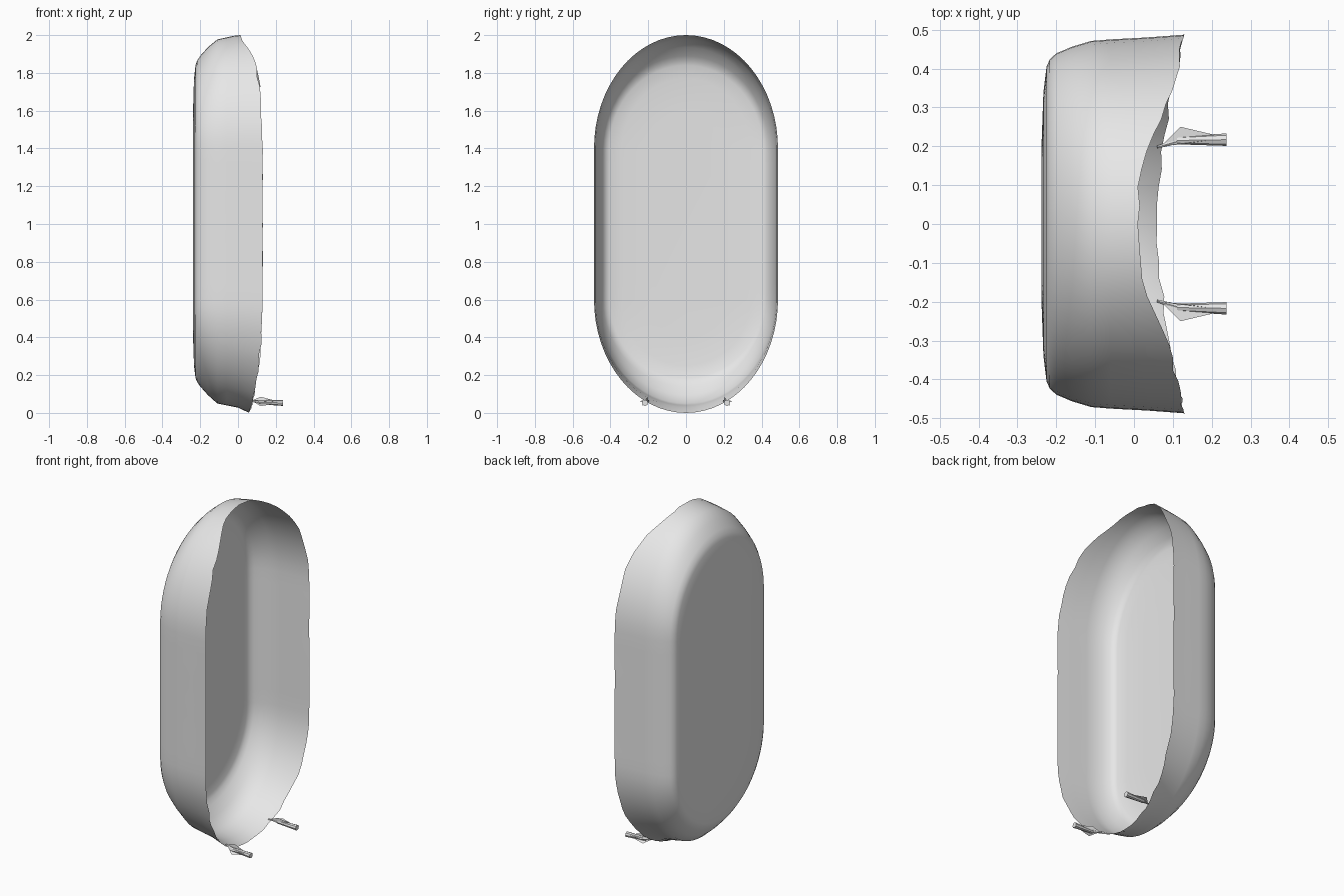
import bpy, bmesh, math, random
from mathutils import Vector

random.seed(4)
cube = bpy.data.objects.get("Cube")
if cube:
    bpy.data.objects.remove(cube, do_unlink=True)

grey = bpy.data.materials.new("plain_grey")
grey.use_nodes = True
grey.diffuse_color = (0.8, 0.8, 0.8, 1)
grey.node_tree.nodes["Principled BSDF"].inputs["Base Color"].default_value = (0.8, 0.8, 0.8, 1)

ARC, STRAIGHT = 32, 10


def make_object(name, bm, smooth):
    mesh = bpy.data.meshes.new(name)
    bm.to_mesh(mesh)
    bm.free()
    mesh.materials.append(grey)
    for p in mesh.polygons:
        p.use_smooth = smooth
    obj = bpy.data.objects.new(name, mesh)
    bpy.context.collection.objects.link(obj)
    return obj


def oval(half_width, bottom, top):
    """Outline in y and z: two half ellipses joined by straight sides."""
    low, high = 0.6, 1.4
    pts = []
    for i in range(ARC + 1):
        a = math.pi * i / ARC
        pts.append((half_width * math.cos(a), high + (top - high) * math.sin(a)))
    for i in range(1, STRAIGHT):
        pts.append((-half_width, high + (low - high) * i / STRAIGHT))
    for i in range(ARC + 1):
        a = math.pi * i / ARC
        pts.append((-half_width * math.cos(a), low - (low - bottom) * math.sin(a)))
    for i in range(1, STRAIGHT):
        pts.append((half_width, low + (high - low) * i / STRAIGHT))
    return pts


def interpolate(table, v):
    for (a, fa), (b, fb) in zip(table, table[1:]):
        if v <= b:
            return fa + (fb - fa) * (v - a) / (b - a)
    return table[-1][1]


# How far the open edge reaches, by distance from the middle
TOP_EDGE = [(0, 0.006), (0.1, 0.014), (0.2, 0.04), (0.3, 0.083), (0.4, 0.112), (0.49, 0.13)]
LOW_EDGE = [(0, 0.058), (0.2, 0.073), (0.3, 0.09), (0.4, 0.112), (0.49, 0.13)]

# Shell: rings from the panel outward: x, half width, bottom, top
rings = [
    (-0.238, 0.20, 0.40, 1.60),
    (-0.233, 0.34, 0.25, 1.77),
    (-0.225, 0.405, 0.185, 1.84),
    (-0.217, 0.423, 0.165, 1.865),
    (-0.20, 0.439, 0.14, 1.89),
    (-0.16, 0.456, 0.095, 1.935),
    (-0.11, 0.471, 0.05, 1.977),
    (-0.06, 0.475, 0.04, 1.988),
]
bm = bmesh.new()
loops = []
for x, w, b, t in rings:
    loops.append([bm.verts.new((x, y, z)) for y, z in oval(w, b, t)])

# Side wall stretched out to the uneven open edge
wall_start = rings[-1][0]
outline = oval(0.487, 0.005, 2.0)
reach = []
for y, z in outline:
    edge = interpolate(TOP_EDGE if z > 1 else LOW_EDGE, abs(y))
    rough = 0.006 if abs(y) < 0.47 else 0.002
    reach.append(edge + random.uniform(-rough, rough))
for f, w, b, t in [(0.5, 0.48, 0.028, 1.996), (1.0, 0.487, 0.0, 2.0)]:
    loops.append([bm.verts.new((wall_start + (r - wall_start) * f, y, z))
                  for r, (y, z) in zip(reach, oval(w, b, t))])

for a, b in zip(loops, loops[1:]):
    for i in range(len(a)):
        j = (i + 1) % len(a)
        bm.faces.new((a[i], a[j], b[j], b[i]))
bm.faces.new(loops[0])
bmesh.ops.recalc_face_normals(bm, faces=bm.faces)
if sum(f.normal.x * f.calc_area() for f in bm.faces) > 0:
    bmesh.ops.reverse_faces(bm, faces=bm.faces)
make_object("open_shell", bm, True)


def tube(bm, start, end, r_start, r_end, sides=8):
    start, end = Vector(start), Vector(end)
    axis = end - start
    made = bmesh.ops.create_cone(bm, cap_ends=True, segments=sides, radius1=r_start,
                                 radius2=r_end, depth=axis.length)
    turn = axis.to_track_quat('Z', 'Y')
    for v in made["verts"]:
        v.co = turn @ v.co + (start + end) / 2


# Pegs at the lower edge, each with a thin stem and pointed fins
for name, side in (("left_peg", 1), ("right_peg", -1)):
    bm = bmesh.new()
    tube(bm, (0.11, side * 0.215, 0.056), (0.238, side * 0.217, 0.053), 0.010, 0.016)
    tube(bm, (0.06, side * 0.198, 0.065), (0.12, side * 0.215, 0.056), 0.004, 0.008, 6)
    for y, z in ((0.25, 0.064), (0.205, 0.085), (0.235, 0.036)):
        corners = [(0.07, 0.2, 0.065), (0.12, y, z), (0.238, 0.222, 0.055)]
        bm.faces.new([bm.verts.new((cx, side * cy, cz)) for cx, cy, cz in corners])
    make_object(name, bm, False)
